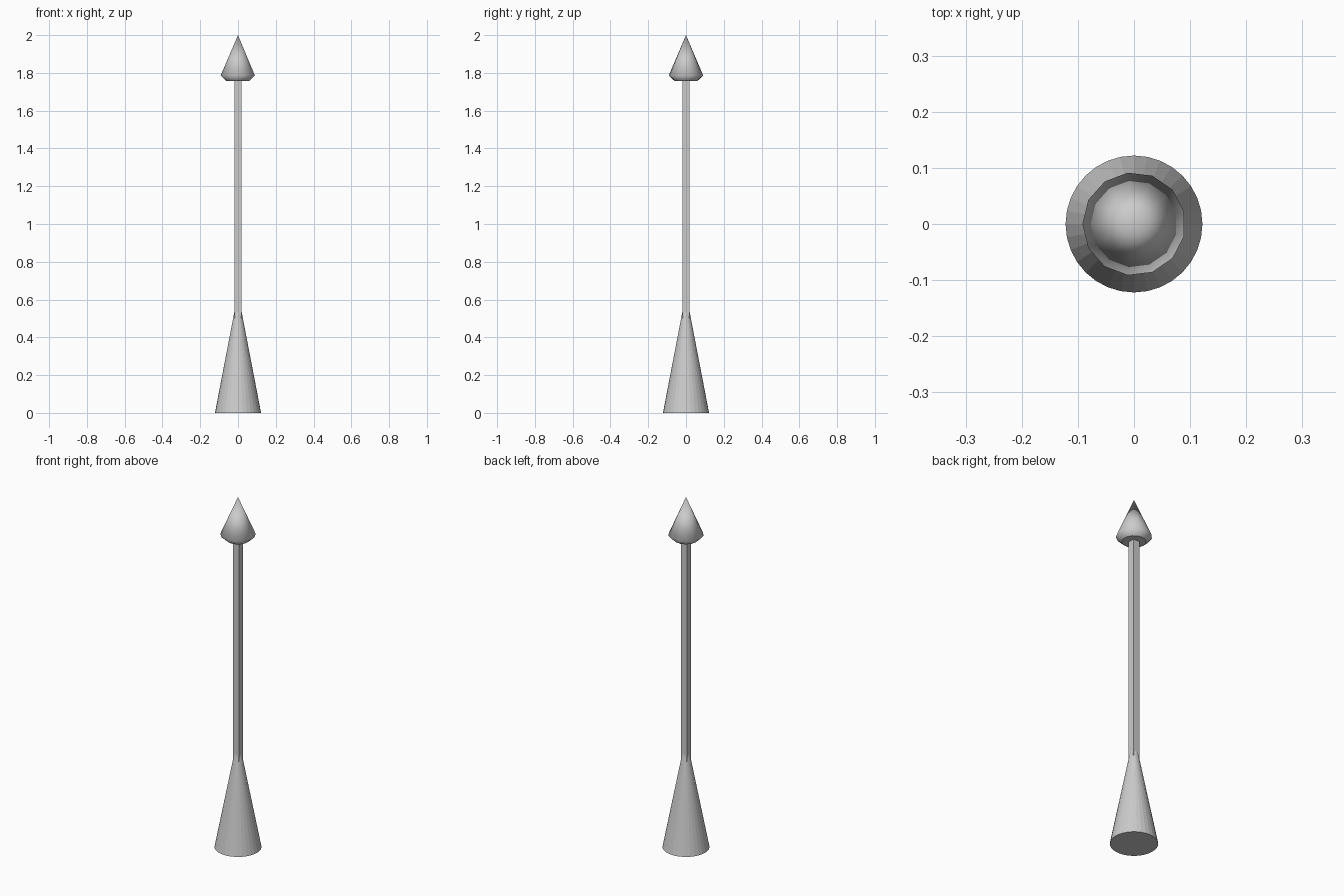
import bpy, bmesh, math

if "Cube" in bpy.data.objects:
    bpy.data.objects.remove(bpy.data.objects["Cube"])


def lathe(name, profile, sides, start=0.0, smooth=False):
    """Revolve (radius, z) points about z; zero radius makes an apex."""
    bm = bmesh.new()
    rings = []
    for r, z in profile:
        n = 1 if r == 0 else sides
        angles = [start + 2 * math.pi * i / sides for i in range(n)]
        rings.append([bm.verts.new((r * math.cos(a), r * math.sin(a), z)) for a in angles])
    for low, high in zip(rings, rings[1:]):
        for i in range(sides):
            j = (i + 1) % sides
            if len(high) == 1:
                face = bm.faces.new((low[i], low[j], high[0]))
            else:
                face = bm.faces.new((low[i], low[j], high[j], high[i]))
            face.smooth = smooth
    # flat end caps
    bm.faces.new(rings[0][::-1])
    if len(rings[-1]) > 1:
        bm.faces.new(rings[-1])
    mesh = bpy.data.meshes.new(name)
    bm.to_mesh(mesh)
    bm.free()
    obj = bpy.data.objects.new(name, mesh)
    bpy.context.collection.objects.link(obj)
    return obj


# Tapered base whose tip runs up inside the shaft
lathe("base_cone", [(0.122, 0), (0, 0.635)], 32)

# Square shaft
half = 0.019
lathe("shaft", [(half * math.sqrt(2), 0.45), (half * math.sqrt(2), 1.78)], 4, math.pi / 4)

# Smooth pointed head with an undercut rim
lathe("pointed_head", [(0.062, 1.758), (0.092, 1.786), (0, 2.0)], 13, math.pi, smooth=True)
